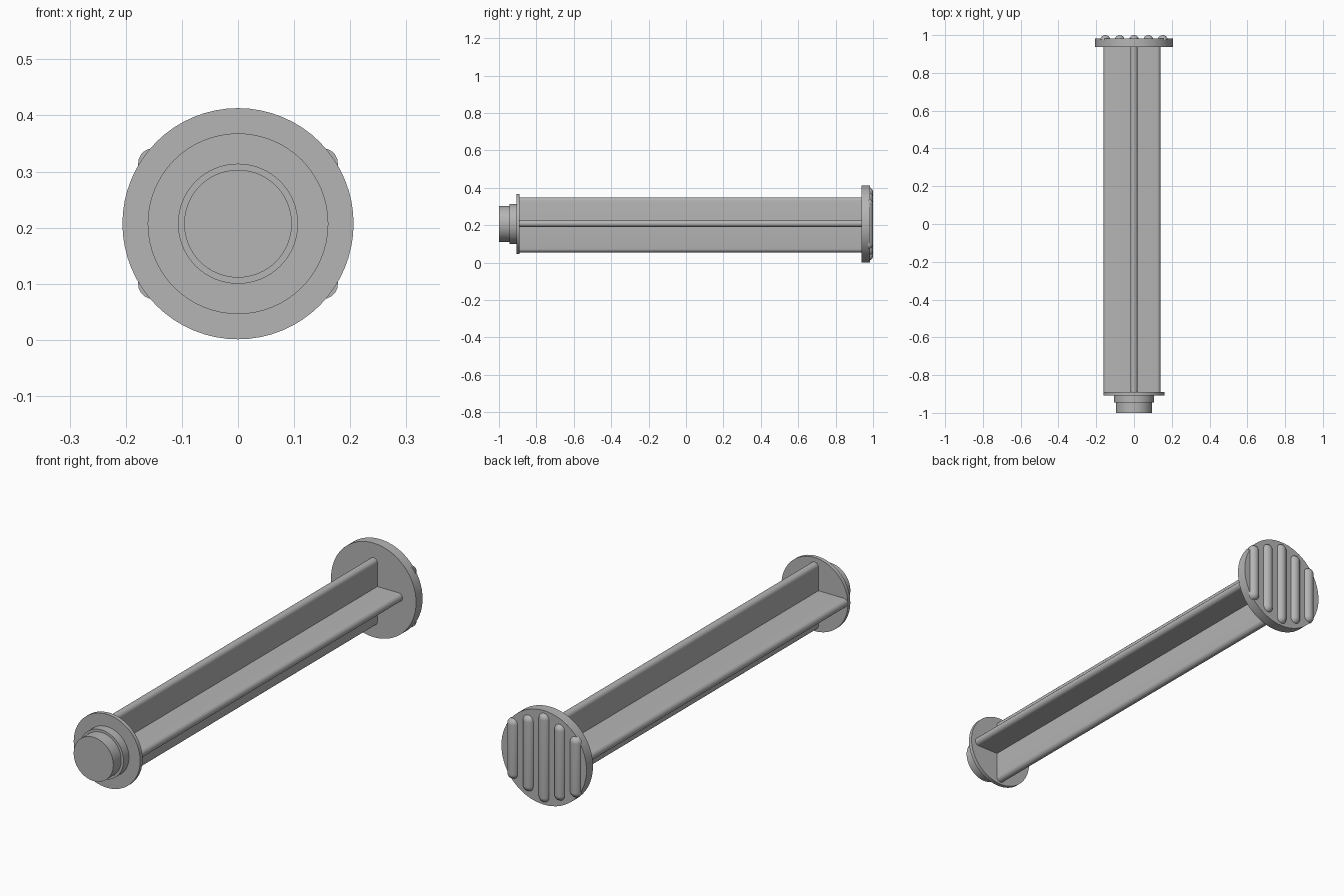
import bpy, bmesh, math
from mathutils import Matrix

cube = bpy.data.objects.get("Cube")
if cube:
    bpy.data.objects.remove(cube, do_unlink=True)

AXIS_Z = 0.207

grey = bpy.data.materials.new("plain grey")
grey.use_nodes = True
grey.diffuse_color = (0.46, 0.46, 0.46, 1)
grey.node_tree.nodes["Principled BSDF"].inputs["Base Color"].default_value = grey.diffuse_color


def finish(name, bm):
    bmesh.ops.recalc_face_normals(bm, faces=bm.faces)
    mesh = bpy.data.meshes.new(name)
    bm.to_mesh(mesh)
    bm.free()
    mesh.materials.append(grey)
    obj = bpy.data.objects.new(name, mesh)
    bpy.context.collection.objects.link(obj)
    bpy.ops.object.select_all(action='DESELECT')
    obj.select_set(True)
    bpy.context.view_layer.objects.active = obj
    bpy.ops.object.shade_smooth_by_angle(angle=math.radians(35))
    return obj


def disc(name, radius, y0, y1):
    """Round plate lying along the y axis."""
    bm = bmesh.new()
    place = Matrix.Translation((0, (y0 + y1) / 2, AXIS_Z)) @ Matrix.Rotation(math.pi / 2, 4, 'X')
    bmesh.ops.create_cone(bm, cap_ends=True, segments=64, radius1=radius,
                          radius2=radius, depth=y1 - y0, matrix=place)
    return finish(name, bm)


def stadium(low, high, r, steps=10):
    """Outline (u, v) running from v = low to v = high with round ends."""
    pts = []
    for centre, start in ((high - r, 0), (low + r, math.pi)):
        for i in range(steps + 1):
            a = start + math.pi * i / steps
            pts.append((r * math.cos(a), centre + r * math.sin(a)))
    return pts


def loft(name, rings):
    """Join matching rings of points and cap both ends."""
    bm = bmesh.new()
    loops = [[bm.verts.new(p) for p in ring] for ring in rings]
    n = len(loops[0])
    for a, b in zip(loops, loops[1:]):
        for i in range(n):
            j = (i + 1) % n
            bm.faces.new((a[i], a[j], b[j], b[i]))
    bm.faces.new(loops[0])
    bm.faces.new(loops[-1])
    return finish(name, bm)


# Front stud, its collar, the front plate and the rear thumb plate
disc("front_stud", 0.096, -1.0, -0.94)
disc("stud_collar", 0.107, -0.945, -0.905)
disc("front_plate", 0.161, -0.907, -0.89)
disc("thumb_plate", 0.206, 0.938, 0.983)

# Crossed ribs of the shaft, with rounded long edges
ENDS = (-0.892, 0.94)
upright = stadium(-0.152, 0.142, 0.0185)
loft("upright_rib", [[(u, y, AXIS_Z + v) for u, v in upright] for y in ENDS])
level = stadium(-0.161, 0.14, 0.0185)
loft("level_rib", [[(v, y, AXIS_Z + 0.002 + u) for u, v in level] for y in ENDS])

# Rounded grip bars on the back of the thumb plate
for k, half in enumerate((0.134, 0.168, 0.196, 0.168, 0.134)):
    x = (k - 2) * 0.076
    rings = []
    for s in range(9):
        a = math.radians(85) * s / 8
        inset = 0.026 * (1 - math.cos(a))
        y = 0.974 + 0.026 * math.sin(a)
        outline = stadium(inset - half, half - inset, 0.026 - inset)
        rings.append([(x + u, y, AXIS_Z + v) for u, v in outline])
    loft("grip_bar_%d" % (k + 1), rings)
